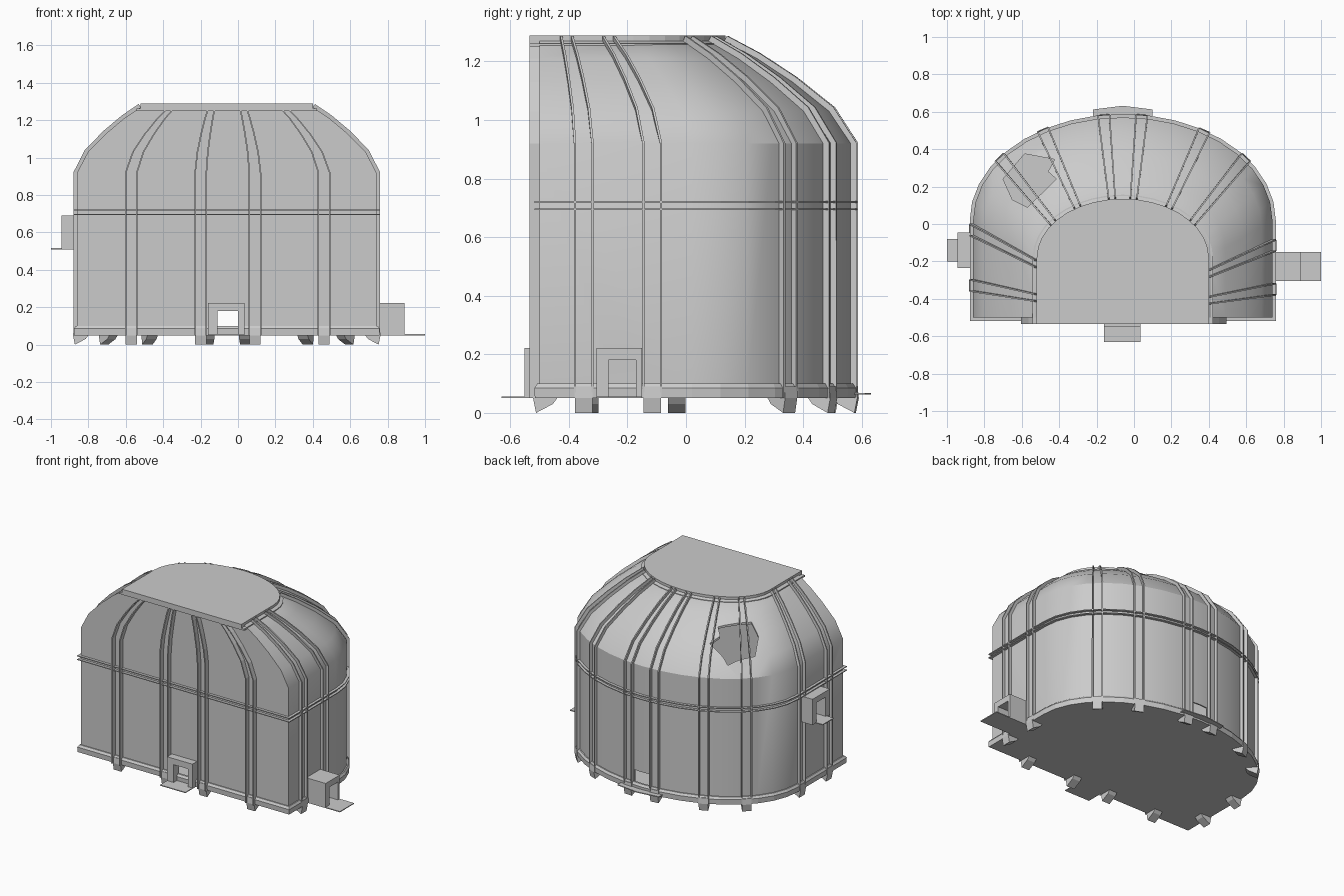
import bpy, bmesh, math
from mathutils import Vector

if "Cube" in bpy.data.objects:
    bpy.data.objects.remove(bpy.data.objects["Cube"])

CX, NARC = -0.06, 18
# roof profile: height, inward fraction from wall outline to roof outline
PROFILE = [(0.05, 0), (0.92, 0), (1.03, 0.17), (1.13, 0.46), (1.21, 0.74), (1.27, 1)]


def plan(u, f, off=0.0, z=0.0):
    """Point on the D-shaped plan: 0-1 front, 1-2 right, 2-3 back arc, 3-4 left."""
    hx, yj, ry = 0.80 - 0.34 * f + off, 0.02 - 0.20 * f, 0.55 - 0.235 * f + off
    fy = -0.50 - off
    u %= 4
    if u < 1:
        return Vector((CX - hx + 2 * hx * u, fy, z))
    if u < 2:
        return Vector((CX + hx, fy + (yj - fy) * (u - 1), z))
    if u <= 3:
        a = math.pi * (u - 2)
        return Vector((CX + hx * math.cos(a), yj + ry * math.sin(a), z))
    return Vector((CX - hx, yj + (fy - yj) * (u - 3), z))


US = [0, 1] + [2 + k / NARC for k in range(NARC + 1)]


def loft(name, loops, closed=False):
    """Skin a list of vertex loops, capped at the ends or closed into a ring."""
    bm = bmesh.new()
    rows = [[bm.verts.new(p) for p in lp] for lp in loops]
    n = len(rows[0])
    pairs = list(zip(rows, rows[1:])) + ([(rows[-1], rows[0])] if closed else [])
    for a, b in pairs:
        for i in range(n):
            j = (i + 1) % n
            bm.faces.new((a[i], a[j], b[j], b[i]))
    if not closed:
        bm.faces.new(rows[0][::-1])
        bm.faces.new(rows[-1])
    bmesh.ops.recalc_face_normals(bm, faces=bm.faces)
    me = bpy.data.meshes.new(name)
    bm.to_mesh(me)
    bm.free()
    ob = bpy.data.objects.new(name, me)
    bpy.context.collection.objects.link(ob)
    return ob


def prism(name, pts, z0, z1):
    return loft(name, [[(x, y, z) for x, y in pts] for z in (z0, z1)])


def box(name, x0, x1, y0, y1, z0, z1):
    return prism(name, [(x0, y0), (x1, y0), (x1, y1), (x0, y1)], z0, z1)


def band(name, inner, outer, z0, z1):
    return loft(name, [[plan(u, 0, o, z) for u in US]
                       for o, z in ((inner, z0), (outer, z0), (outer, z1), (inner, z1))], True)


def activate(ob):
    bpy.ops.object.select_all(action='DESELECT')
    ob.select_set(True)
    bpy.context.view_layer.objects.active = ob


def cut(ob, cutter):
    m = ob.modifiers.new("cut", 'BOOLEAN')
    m.operation, m.solver, m.object = 'DIFFERENCE', 'EXACT', cutter
    activate(ob)
    bpy.ops.object.modifier_apply(modifier=m.name)
    bpy.data.objects.remove(cutter)


# hollow shell with curved shoulders
shell = loft("shell", [[plan(u, f, 0, z) for u in US] for z, f in PROFILE])
sol = shell.modifiers.new("thickness", 'SOLIDIFY')
sol.thickness, sol.offset = 0.012, -1
activate(shell)
bpy.ops.object.modifier_apply(modifier=sol.name)

# jagged roof breach and the four doorways
cut(shell, prism("breach_cutter", [(-.585, .375), (-.425, .345), (-.46, .28), (-.415, .24),
                                   (-.57, .09), (-.65, .13), (-.70, .24)], 0.75, 1.5))
cut(shell, box("front_cutter", -.11, 0, -.6, -.42, .066, .18))
cut(shell, box("back_cutter", -.12, 0, .48, .65, .066, .18))
cut(shell, box("right_cutter", .66, .85, -.265, -.17, .066, .18))
cut(shell, box("left_cutter", -.95, -.80, -.19, -.09, .515, .65))
activate(shell)
bpy.ops.object.shade_smooth_by_angle(angle=math.radians(33))

# horizontal bands
band("lower_band", -0.006, 0.018, 0.692, 0.698)
band("upper_band", -0.006, 0.018, 0.717, 0.723)
loft("base_skirt", [[plan(u, 0, o, z) for u in US] for o, z in
                    ((-.006, .05), (.016, .05), (.018, .085), (.008, .1), (-.006, .1))], True)

# roof slab and rim
for nm, off, z0, z1 in (("roof_rim", 0.022, 1.25, 1.262), ("roof_slab", 0.0, 1.262, 1.288)):
    slab = []
    for z in (z0, z1):
        lp = [plan(u, 1, off, z) for u in US]
        lp[0].y = lp[1].y = -0.535
        slab.append(lp)
    loft(nm, slab)


def fin(name, u):
    """Thin strip standing on the shell, following its profile."""
    path = [plan(u, f, 0, z) for z, f in PROFILE]
    loops = []
    for i, (z, f) in enumerate(PROFILE):
        t = (plan(u + .004, f) - plan(u - .004, f)).normalized()
        up = (path[min(i + 1, 5)] - path[max(i - 1, 0)]).normalized()
        n = t.cross(up).normalized()
        p = path[i]
        h = 0.034 if u < 1 else 0.02
        s = t * 0.004
        loops.append([p - n * .008 - s, p - n * .008 + s, p + n * h + s, p + n * h - s])
    loft(name, loops)


def foot(name, u, half):
    """Wedge claw below the floor at the bottom of a rib pair."""
    p = plan(u, 0)
    t = (plan(u + .004, 0) - plan(u - .004, 0)).normalized()
    n = t.cross(Vector((0, 0, 1)))
    sec = [(-.06, .05), (-.045, .03), (.012, .0), (.022, .05), (.018, .09), (-.004, .09)]
    loft(name, [[p + t * s + n * a + Vector((0, 0, z)) for a, z in sec] for s in (-half, half)])


# rib pairs around front, right, back and left
RIBS = [.181, .413, .594, .825, 1.29, 1.74, 2.2, 2.32, 2.46, 2.54, 2.676, 2.8, 3.1, 3.67]
for k, u in enumerate(RIBS):
    speed = (plan(u + .004, 0) - plan(u - .004, 0)).length / .008
    du = 0.03 / speed
    for side in (-1, 1):
        fin(f"rib_{k}_{'left' if side < 0 else 'right'}", u + side * du)
    foot(f"foot_{k}", u, 0.03)


def porch(name, along_x, d0, d1, w0, w1, o0, o1, z0, z1, zo):
    """Box door frame: two jambs and a lintel, running out from the wall."""
    for part, a, b, za, zb in (("jamb_a", w0, o0, z0, z1), ("jamb_b", o1, w1, z0, z1),
                               ("lintel", o0, o1, zo, z1)):
        if along_x:
            box(f"{name}_{part}", d0, d1, a, b, za, zb)
        else:
            box(f"{name}_{part}", a, b, d0, d1, za, zb)


porch("front_door", False, -.552, -.495, -.16, .035, -.11, 0, .05, .222, .18)
box("front_step", -.16, .035, -.63, -.495, .05, .056)
porch("right_door", True, .735, .89, -.305, -.15, -.265, -.17, .05, .222, .18)
box("right_step", .735, 1.0, -.305, -.15, .05, .056)
porch("left_door", True, -.945, -.855, -.235, -.045, -.19, -.09, .51, .69, .65)
box("left_step", -1.0, -.855, -.20, -.08, .51, .516)
prism("back_step", [(-.22, .54), (.10, .54), (.10, .612), (-.06, .632), (-.22, .612)], .062, .068)
